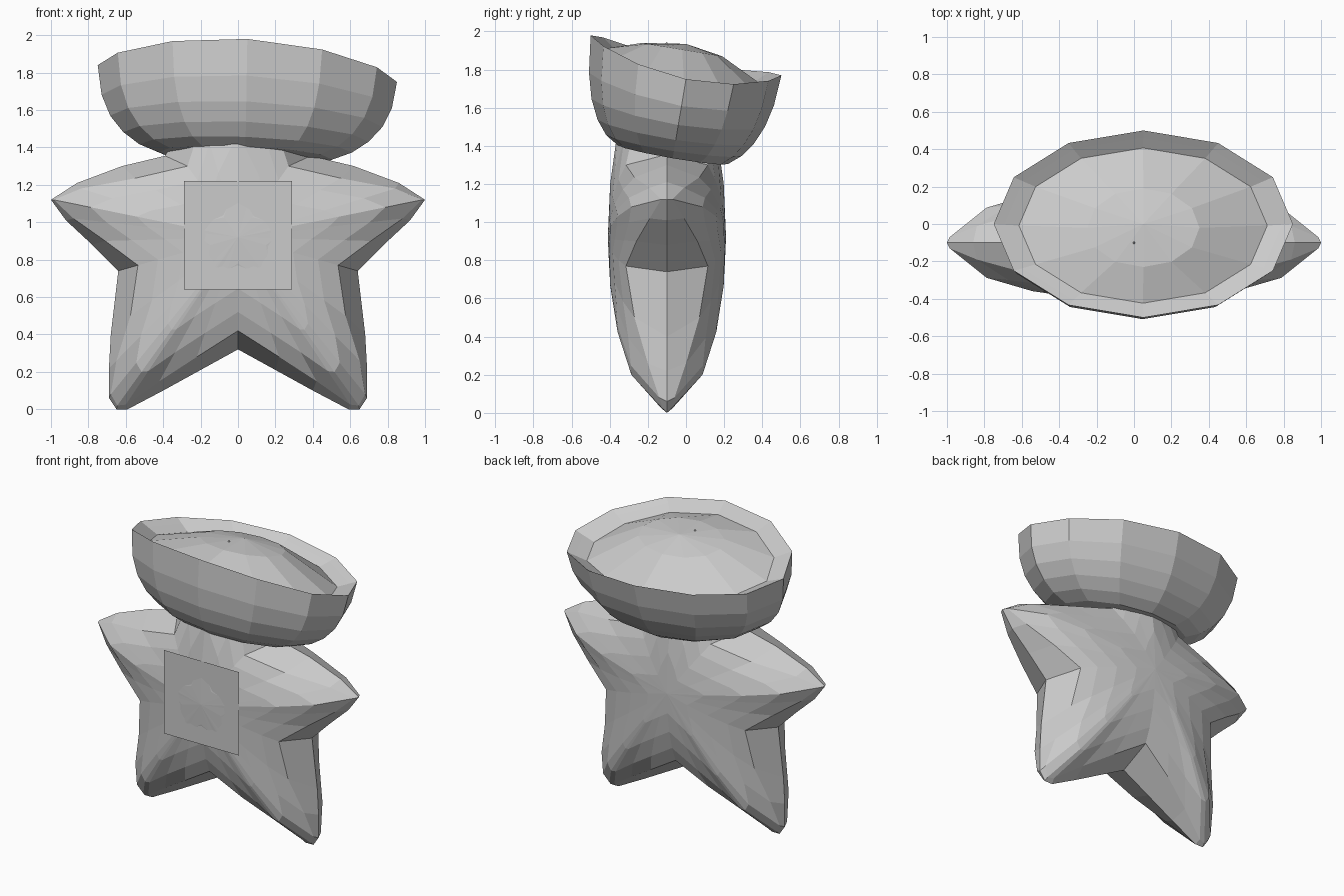
import bpy, bmesh
from math import sin, cos, pi, sqrt

if "Cube" in bpy.data.objects:
    bpy.data.objects.remove(bpy.data.objects["Cube"])


def finish(name, bm):
    bmesh.ops.remove_doubles(bm, verts=bm.verts, dist=0.0005)
    bmesh.ops.recalc_face_normals(bm, faces=bm.faces)
    me = bpy.data.meshes.new(name)
    bm.to_mesh(me)
    bm.free()
    ob = bpy.data.objects.new(name, me)
    bpy.context.collection.objects.link(ob)
    return ob


def loft(bm, rings):
    """Skin closed rings of equal size; a single point closes an end as a fan."""
    rows = [[bm.verts.new(p) for p in r] for r in rings]
    for a, b in zip(rows, rows[1:]):
        n = max(len(a), len(b))
        for i in range(n):
            j = (i + 1) % n
            if len(a) == 1:
                bm.faces.new((a[0], b[i], b[j]))
            elif len(b) == 1:
                bm.faces.new((a[i], a[j], b[0]))
            else:
                bm.faces.new((a[i], a[j], b[j], b[i]))


# Star body: right half outline, top tip to crotch
# (middle ridge x, z, face edge x, z, face edge depth)
half = [
    (0, 1.945, 0, 1.93, .015), (.25, 1.6, .19, 1.55, .16),
    (.39, 1.355, .27, 1.30, .215), (.62, 1.30, .55, 1.235, .17),
    (.86, 1.21, .84, 1.18, .09), (1, 1.12, .985, 1.12, .03),
    (.92, 1.01, .88, 1.02, .09), (.78, .88, .71, .90, .16),
    (.64, .74, .535, .77, .215), (.68, .40, .575, .50, .17),
    (.69, .22, .65, .26, .10), (.69, .06, .68, .08, .04),
    (.65, 0, .645, .02, .02), (.59, 0, .60, .025, .03),
    (.40, .10, .42, .15, .10), (.20, .21, .22, .28, .17),
    (0, .32, 0, .42, .215)]
outline = half + [(-a, b, -c, d, e) for a, b, c, d, e in half[-2:0:-1]]
CY, CZ, H = -.10, .92, .31


def face_ring(k, side):
    return [(k * fx, CY + side * sqrt(H * H - k * k * (H * H - h * h)),
             CZ + k * (fz - CZ)) for _, _, fx, fz, h in outline]


scales = (1, .8, .55, .28)
bm = bmesh.new()
rings = [[(0, CY - H, CZ)]]
rings += [face_ring(k, -1) for k in reversed(scales)]
rings += [[(p[0], CY, p[1]) for p in outline]]
rings += [face_ring(k, 1) for k in scales]
rings += [[(0, CY + H, CZ)]]
loft(bm, rings)
finish("star_body", bm)

# Tilted oval bowl resting on the top arm, filled with a low dome
N = 12


def bowl_ring(s, t, lift=0):
    """s: size relative to the rim, t: 0 at the rim to 1 at the base."""
    pts = []
    for i in range(N):
        c, q = cos(2 * pi * i / N), sin(2 * pi * i / N)
        rim = 1.875 - .045 * c - .105 * q - .08 * c * c
        base = 1.355 - .02 * c - .05 * q
        pts.append((.05 - .01 * t + .8 * s * c, .5 * s * q - .07 * t,
                    rim + (base - rim) * t + lift))
    return pts


bm = bmesh.new()
profile = [(.58, 1), (.71, .91), (.82, .77), (.91, .58), (.97, .34), (1, 0)]
rings = [[(.04, -.07, 1.34)]] + [bowl_ring(s, t) for s, t in profile]
rings += [bowl_ring(.93, .05), bowl_ring(.83, .12)]
rings += [[(.05 + .3 * cos(2 * pi * i / N), -.02 + .21 * sin(2 * pi * i / N),
            1.905 - .035 * sin(2 * pi * i / N)) for i in range(N)]]
rings += [[(.05, 0, 1.935)]]
loft(bm, rings)
finish("filled_bowl", bm)

# Flat face panel nearly flush with the front, only its corners emerge
bm = bmesh.new()
bm.faces.new([bm.verts.new((x, -.402, z)) for x, z in
              ((-.29, .64), (.29, .64), (.29, 1.22), (-.29, 1.22))])
finish("face_panel", bm)
